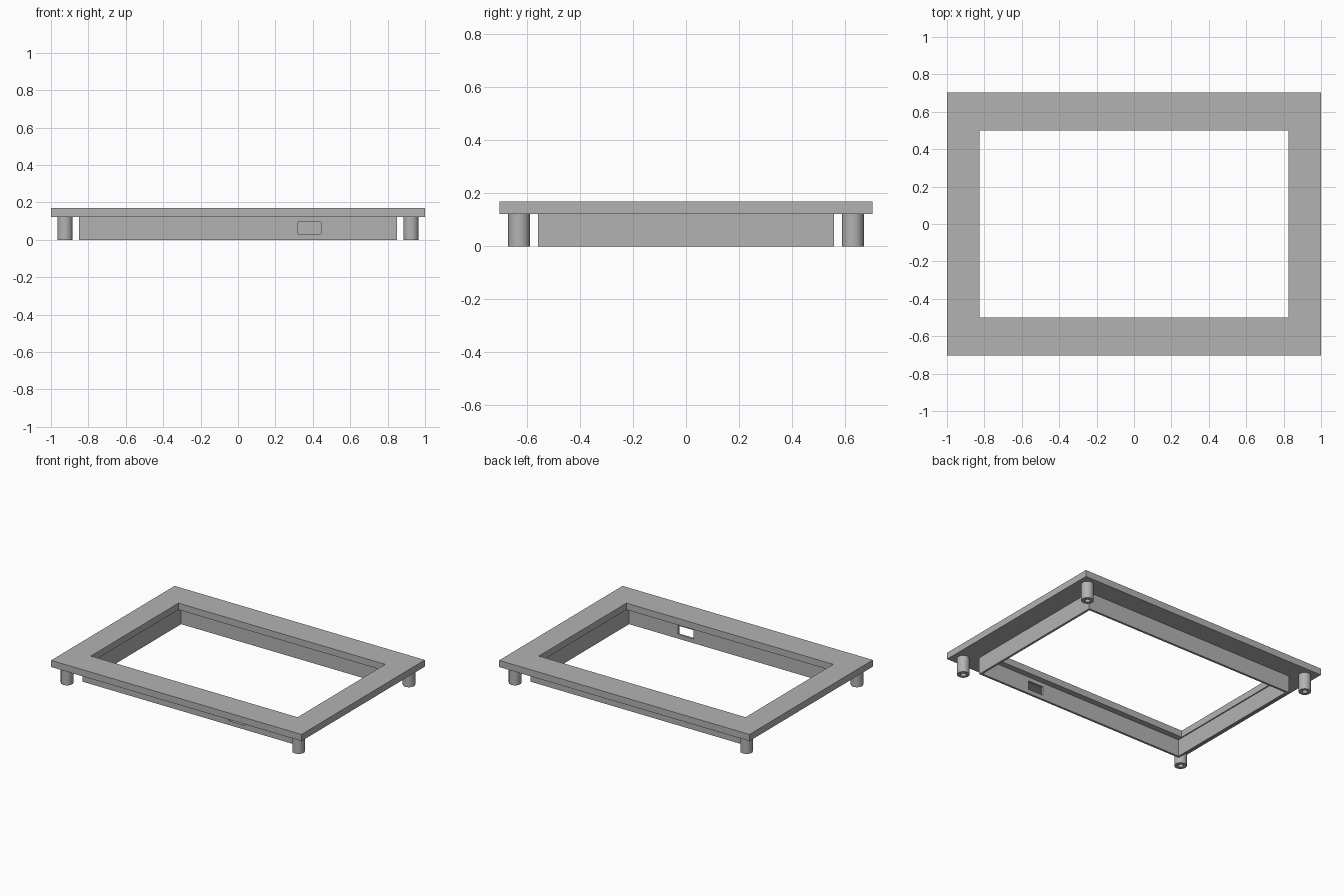
import bpy, bmesh
from mathutils import Matrix, Vector

cube = bpy.data.objects.get("Cube")
if cube:
    bpy.data.objects.remove(cube, do_unlink=True)

grey = bpy.data.materials.new("plain grey")
grey.use_nodes = True
grey.diffuse_color = (0.45, 0.45, 0.45, 1)
grey.node_tree.nodes["Principled BSDF"].inputs["Base Color"].default_value = grey.diffuse_color

PLATE_BOTTOM, PLATE_TOP = 0.122, 0.17
WALL_X, WALL_Y, WALL_T = 0.85, 0.558, 0.016


def finish(name, bm):
    bmesh.ops.recalc_face_normals(bm, faces=bm.faces)
    mesh = bpy.data.meshes.new(name)
    bm.to_mesh(mesh)
    bm.free()
    mesh.materials.append(grey)
    obj = bpy.data.objects.new(name, mesh)
    bpy.context.collection.objects.link(obj)
    return obj


def tube(name, outer, inner, z0, z1):
    """Hollow prism between two matching closed outlines."""
    bm = bmesh.new()
    loops = [[bm.verts.new((x, y, z)) for x, y in pts]
             for pts, z in ((outer, z0), (outer, z1), (inner, z1), (inner, z0))]
    n = len(outer)
    for k in range(4):
        a, b = loops[k], loops[(k + 1) % 4]
        for i in range(n):
            j = (i + 1) % n
            bm.faces.new((a[i], a[j], b[j], b[i]))
    return finish(name, bm)


def rect(x, y):
    return [(-x, -y), (x, -y), (x, y), (-x, y)]


def circle(cx, cy, r, n=32):
    spokes = [Matrix.Rotation(6.283185 * i / n, 2) @ Vector((r, 0)) for i in range(n)]
    return [(cx + s.x, cy + s.y) for s in spokes]


# Top frame plate, overhanging the wall on both sides
tube("top_plate", rect(1, 0.704), rect(0.826, 0.5), PLATE_BOTTOM, PLATE_TOP)

# Thin skirt wall under the plate
wall = tube("skirt_wall", rect(WALL_X, WALL_Y),
            rect(WALL_X - WALL_T, WALL_Y - WALL_T), 0, PLATE_BOTTOM)

# Rectangular port cut through the front wall
bm = bmesh.new()
bmesh.ops.create_cube(bm, size=1, matrix=Matrix.Translation((0.382, -WALL_Y, 0.062))
                      @ Matrix.Diagonal((0.124, 0.1, 0.064, 1)))
cutter = finish("port_cutter", bm)
cutter.hide_render = True
mod = wall.modifiers.new("port", "BOOLEAN")
mod.operation, mod.solver, mod.object = "DIFFERENCE", "EXACT", cutter
bpy.context.view_layer.update()
cut = bpy.data.meshes.new_from_object(wall.evaluated_get(bpy.context.evaluated_depsgraph_get()))
wall.modifiers.clear()
wall.data = cut
bpy.data.objects.remove(cutter, do_unlink=True)

# Hollow screw posts at the corners
for side, sx in (("left", 1), ("right", -1)):
    for end, sy in (("front", -1), ("back", 1)):
        cx, cy = 0.925 * sx, 0.63 * sy
        post = tube(f"{end}_{side}_post", circle(cx, cy, 0.041),
                    circle(cx, cy, 0.018), 0, PLATE_BOTTOM)
        bpy.ops.object.select_all(action="DESELECT")
        post.select_set(True)
        bpy.context.view_layer.objects.active = post
        bpy.ops.object.shade_smooth_by_angle()
